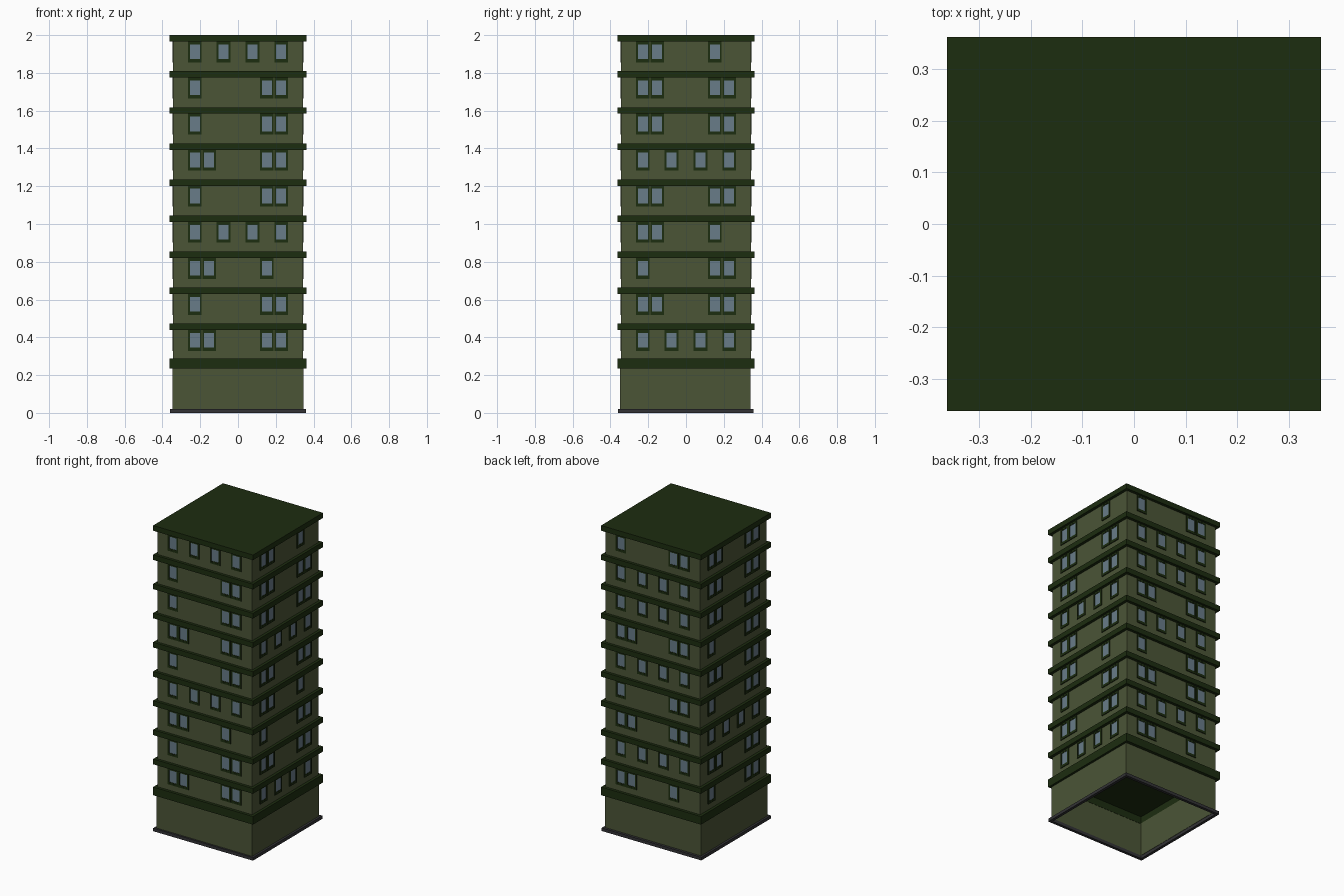
import bpy, bmesh, math
from mathutils import Matrix, Vector

if "Cube" in bpy.data.objects:
    bpy.data.objects.remove(bpy.data.objects["Cube"])


def material(name, rgb):
    m = bpy.data.materials.new(name)
    m.diffuse_color = (*rgb, 1)
    m.use_nodes = True
    m.node_tree.nodes["Principled BSDF"].inputs["Base Color"].default_value = m.diffuse_color
    return m


WALL = material("olive_wall", (0.070, 0.090, 0.037))
TRIM = material("dark_green_trim", (0.012, 0.026, 0.005))
GLASS = material("blue_grey_glass", (0.14, 0.20, 0.25))
STONE = material("dark_grey_stone", (0.032, 0.032, 0.035))


def box(bm, size, centre, m=Matrix()):
    bmesh.ops.create_cube(bm, size=1, matrix=m @ Matrix.Translation(centre)
                          @ Matrix.Diagonal((*size, 1)))


def ring(bm, w, d, t, z0, z1, m=Matrix()):
    """Rectangular tube along local z: w x d outside, wall thickness t."""
    loops = []
    for inset, z in ((0, z0), (0, z1), (t, z1), (t, z0)):
        a, b = w / 2 - inset, d / 2 - inset
        loops.append([bm.verts.new(m @ Vector((sx * a, sy * b, z)))
                      for sx, sy in ((-1, -1), (1, -1), (1, 1), (-1, 1))])
    for k in range(4):
        p, q = loops[k], loops[(k + 1) % 4]
        for i in range(4):
            j = (i + 1) % 4
            bm.faces.new((p[i], p[j], q[j], q[i]))


def finish(bm, name, mat):
    bmesh.ops.recalc_face_normals(bm, faces=bm.faces)
    me = bpy.data.meshes.new(name)
    bm.to_mesh(me)
    bm.free()
    me.materials.append(mat)
    bpy.context.collection.objects.link(bpy.data.objects.new(name, me))


STEP, FLOORS, HALF, LEDGE = 0.191, 9, 0.343, 0.723

# Hollow ground floor, open underneath
bm = bmesh.new()
ring(bm, 0.722, 0.718, 0.018, 0, 0.02, Matrix.Translation((0, -0.002, 0)))
finish(bm, "base_rim", STONE)
bm = bmesh.new()
ring(bm, 0.694, 0.690, 0.006, 0.02, 0.24, Matrix.Translation((0, -0.004, 0)))
finish(bm, "ground_floor_walls", WALL)

# Thick ledge over the ground floor, with its ceiling
bm = bmesh.new()
ring(bm, LEDGE, LEDGE, 0.02, 0.236, 0.289)
box(bm, (0.7, 0.7, 0.004), (0, 0, 0.286))
finish(bm, "ground_floor_ledge", TRIM)

# Tower walls
bm = bmesh.new()
box(bm, (2 * HALF, 2 * HALF, 1.69), (0, 0, 0.289 + 0.845))
finish(bm, "tower_walls", WALL)

# Floor ledges, the highest one being the roof
for f in range(FLOORS):
    bm = bmesh.new()
    box(bm, (LEDGE, LEDGE, 0.034), (0, 0, 1.983 - f * STEP))
    finish(bm, "roof_slab" if f == 0 else f"floor_ledge_{f}", TRIM)

# Window layouts: Q four spread, P two pairs, L single left, R single right
LAYOUT = {"Q": (-3, -1, 1, 3), "P": (-3, -2, 2, 3),
          "L": (-3, 2, 3), "R": (-3, -2, 2)}
# Floors from top to bottom, and the turn of each side about z
SIDES = {"front": ("QLLPLQRLP", 0), "right": ("RPPQPRLPQ", 90),
         "back": ("LQQPQLPQR", 180), "left": ("PPPLPLQPL", 270)}

for side, (rows, angle) in SIDES.items():
    turn = Matrix.Rotation(math.radians(angle), 4, "Z")
    frames, panes = bmesh.new(), bmesh.new()
    for f, row in enumerate(rows):
        for slot in LAYOUT[row]:
            m = (turn @ Matrix.Translation((slot * 0.0763, -HALF, 1.912 - f * STEP))
                 @ Matrix.Rotation(math.pi / 2, 4, "X"))
            ring(frames, 0.073, 0.112, 0.010, -0.002, 0.005, m)
            box(panes, (0.055, 0.094, 0.004), (0, 0, 0), m)
            # Deeper sill and head of the frame
            for y in (-0.044, 0.044):
                box(frames, (0.054, 0.010, 0.006), (0, y, 0.001), m)
    finish(frames, f"{side}_window_frames", TRIM)
    finish(panes, f"{side}_window_panes", GLASS)
